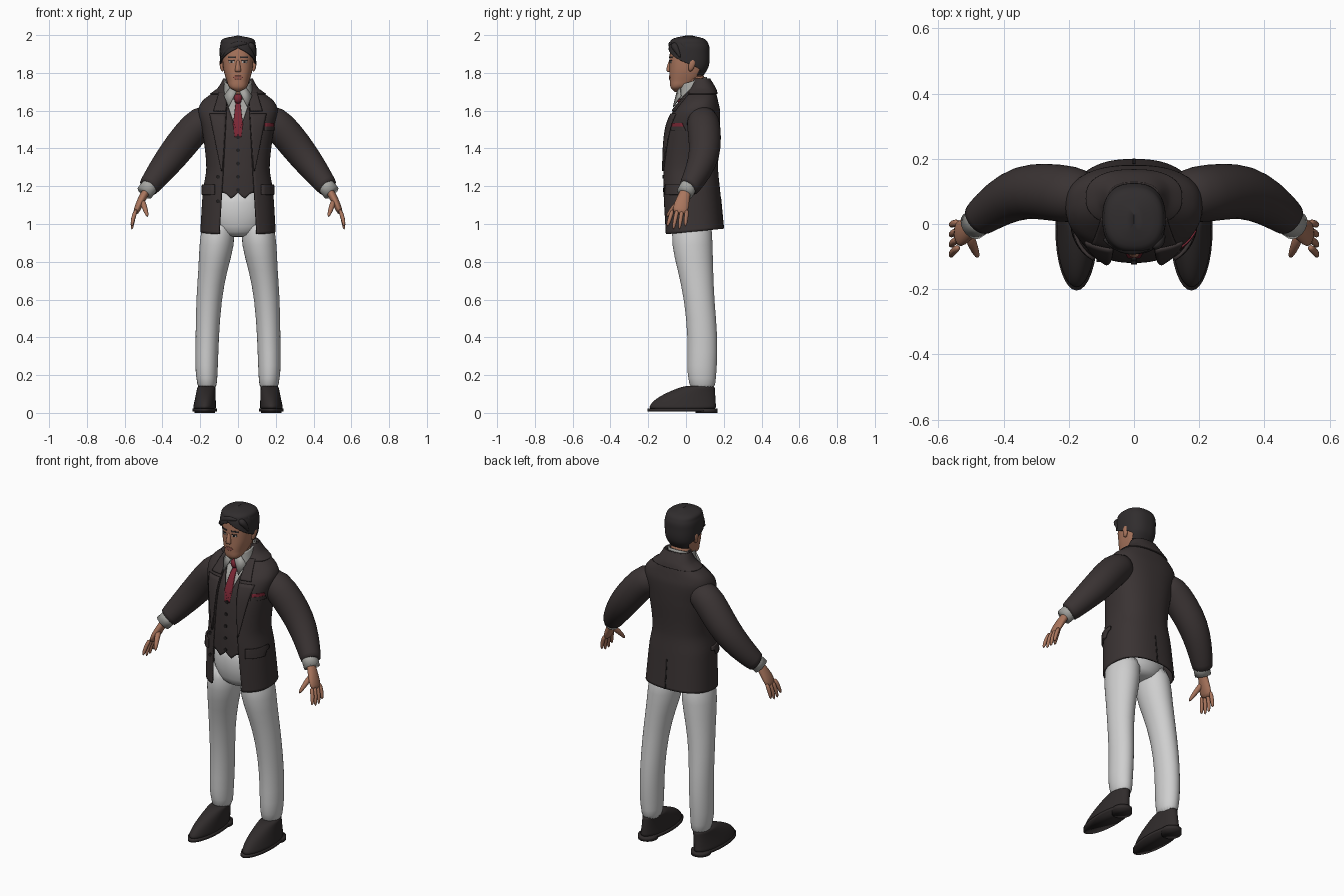
import bpy
from math import sin, cos, asin, pi, radians, degrees
from mathutils import Vector

cube = bpy.data.objects.get("Cube")
if cube:
    bpy.data.objects.remove(cube)


def material(name, red, green, blue):
    mat = bpy.data.materials.new(name)
    mat.use_nodes = True
    colour = (red, green, blue, 1)
    mat.diffuse_color = colour
    mat.node_tree.nodes["Principled BSDF"].inputs["Base Color"].default_value = colour
    return mat


SUIT = material("charcoal cloth", .042, .033, .033)
TROUSER = material("pale cloth", .62, .62, .62)
SHIRT = material("grey cotton", .38, .38, .36)
RED = material("crimson silk", .2, .02, .035)
SKIN = material("skin", .4, .18, .11)
HAIR = material("dark hair", .03, .026, .027)
LEATHER = material("dark leather", .03, .025, .025)
LIP = material("lip", .3, .1, .075)
EYE = material("eye white", .45, .4, .37)
BUTTON = material("button black", .015, .013, .013)


def make(name, verts, faces, mat, mirror=True, thick=0, smooth=False):
    mesh = bpy.data.meshes.new(name)
    mesh.from_pydata(verts, [], faces)
    mesh.materials.append(mat)
    mesh.polygons.foreach_set("use_smooth", [True] * len(mesh.polygons))
    obj = bpy.data.objects.new(name, mesh)
    bpy.context.scene.collection.objects.link(obj)
    if mirror:
        obj.modifiers.new("mirror", 'MIRROR')
    if thick:
        obj.modifiers.new("thickness", 'SOLIDIFY').thickness = thick
    if smooth:
        obj.modifiers.new("smooth", 'SUBSURF')


def blend(table, z):
    """Smoothly interpolate the columns of a section table at height z."""
    last = len(table) - 1
    i = max(0, min(last - 1, sum(row[0] <= z for row in table) - 1))
    before, low, high, after = table[max(i - 1, 0)], table[i], table[i + 1], table[min(i + 2, last)]
    step = high[0] - low[0]
    u = max(0, min(1, (z - low[0]) / step))
    result = []
    for b, l, h, a in list(zip(before, low, high, after))[1:]:
        leave = (h - b) / (high[0] - before[0]) * step
        arrive = (a - l) / (after[0] - low[0]) * step
        result.append(l + (h - l) * u * u * (3 - 2 * u) + leave * u * (1 - u) ** 2 - arrive * u * u * (1 - u))
    return result


ROUND = .83  # exponent of the slightly squared cross-sections


def point(table, z, heading, offset):
    width, front, rear = blend(table, z)
    side, ahead = max(0, sin(radians(heading))), cos(radians(heading))
    depth = abs(ahead) ** ROUND * ((rear - front) / 2 + offset)
    middle = (front + rear) / 2
    return Vector((side ** ROUND * max(.001, width + offset), middle - depth if ahead > 0 else middle + depth, z))


def heading_at(table, x, z):
    width = blend(table, z)[0]
    return degrees(asin(max(0, min(1, x / width)) ** (1 / ROUND)))


def front(z):
    return 0


def back(z):
    return 180


def skin(name, table, mat, bottom, top, start=front, end=back, offset=0, thick=.008,
         rows=40, cols=30, mirror=True, warp=None):
    """Grid on a lofted surface, between two headings measured from the front."""
    verts, faces, wide = [], [], cols + 1
    for i in range(rows + 1):
        z = bottom + (top - bottom) * i / rows
        first, last = start(z), end(z)
        for j in range(wide):
            vert = point(table, z, first + (last - first) * j / cols, offset)
            if warp:
                vert.z += warp(*vert)
            verts.append(vert)
            if i < rows and j < cols:
                k = i * wide + j
                faces.append((k, k + 1, k + wide + 1, k + wide))
    make(name, verts, faces, mat, mirror, thick)


def plate(name, table, mat, bottom, top, inner, outer, offset=.003, thick=.005, mirror=True):
    """Thin panel on a surface; its edges are functions giving x at height z."""
    skin(name, table, mat, bottom, top, lambda z: heading_at(table, inner(z), z),
         lambda z: heading_at(table, outer(z), z), offset, thick, 14, 6, mirror)


def const(value):
    return lambda z: value


def tube(name, path, mat, mirror=True, level=False, sides=20, smooth=True):
    """Rings along a path of (x, y, z, radius along y, other radius if different)."""
    verts, faces, count = [], [], len(path)
    for i, ring in enumerate(path):
        along = Vector(path[min(i + 1, count - 1)][:3]) - Vector(path[max(i - 1, 0)][:3])
        along = Vector((0, 0, 1)) if level else along.normalized()
        across = Vector((0, 1, 0))
        if abs(along.y) > .9:
            across = Vector((0, 0, 1))
        across = (across - along * across.dot(along)).normalized()
        other = along.cross(across)
        for j in range(sides):
            turn = 2 * pi * j / sides
            verts.append(Vector(ring[:3]) + across * cos(turn) * ring[3] + other * sin(turn) * ring[-1])
            if i < count - 1:
                k, m = i * sides + j, i * sides + (j + 1) % sides
                faces.append((k, m, m + sides, k + sides))
    faces.append(tuple(reversed(range(sides))))
    faces.append(tuple(range((count - 1) * sides, count * sides)))
    make(name, verts, faces, mat, mirror, smooth=smooth)


# Torso sections: height, half width, front y, back y
TORSO = [(.94, .2, -.12, .2), (1.18, .185, -.13, .18), (1.3, .168, -.13, .17), (1.5, .19, -.11, .18),
         (1.6, .21, -.07, .18), (1.65, .19, -.03, .17), (1.69, .14, 0, .16),
         (1.72, .1, .02, .15), (1.77, .07, .04, .12)]


def gap(z):
    return .1 - max(0, z - .95) * .06


def opening(z):
    return heading_at(TORSO, gap(z), z)


def neckline(z):
    return heading_at(TORSO, (z - 1.47) * .36, z)


def jacket_hem(x, y, z):
    return max(0, 1.2 - z) * .37 * (y + .12)


def waistcoat_hem(x, y, z):
    point_drop = max(0, .035 - abs(x - .035))
    return -point_drop * max(0, 1.3 - z) * 7 if y < 0 else 0


skin("jacket_body", TORSO, SUIT, .945, 1.77, opening, thick=.01, rows=60, warp=jacket_hem)
skin("jacket_vent", TORSO, BUTTON, .945, 1.14, const(179.4), offset=.002, thick=.003, warp=jacket_hem)
skin("jacket_collar", TORSO, SUIT, 1.69, 1.77, opening, offset=.008)
skin("waistcoat", TORSO, SUIT, 1.165, 1.7, neckline, offset=-.012, cols=40, warp=waistcoat_hem)
skin("shirt_body", TORSO, SHIRT, 1.3, 1.74, offset=-.024)

# Lapels, pockets and pocket square
plate("lapel", TORSO, SUIT, 1.28, 1.585, gap, lambda z: .085 + (z - 1.28) * .2, .008, .008)
plate("upper_lapel", TORSO, SUIT, 1.6, 1.7, gap, lambda z: .125 - (z - 1.6) * .3, .009, .008)
plate("pocket_flap", TORSO, SUIT, 1.155, 1.21, const(.12), const(.184), .01, .01)
plate("breast_welt", TORSO, SUIT, 1.495, 1.517, const(.137), const(.187), .006, mirror=False)
plate("pocket_square", TORSO, RED, 1.515, 1.535, const(.14), const(.187), .005, mirror=False)

# Necktie and shirt collar
plate("necktie", TORSO, RED, 1.46, 1.65, const(0), lambda z: .028 - abs(z - 1.53) * .13, -.012)
tube("tie_knot", [(0, -.03, 1.635, .015), (0, -.035, 1.67, .02, .025), (0, -.025, 1.69, .015, .02)],
     RED, mirror=False, level=True)
COLLAR = [(1.68, .08, -.04, .12), (1.76, .07, -.03, .11)]
skin("shirt_collar", COLLAR, SHIRT, 1.68, 1.755, lambda z: heading_at(COLLAR, .012, z), rows=8,
     warp=lambda x, y, z: (y - .03) * .3)
make("collar_wing", [(.01, -.05, 1.7), (.05, -.07, 1.62), (.075, -.03, 1.68), (.03, -.035, 1.74)],
     [(0, 1, 2, 3)], SHIRT, thick=.006)


def button(name, x, z, offset):
    spot = point(TORSO, z, heading_at(TORSO, abs(x), z), offset)
    bpy.ops.mesh.primitive_cylinder_add(vertices=14, radius=.01, depth=.008,
                                        location=(x, spot.y, z), rotation=(pi / 2, 0, 0))
    bpy.context.object.name = name
    bpy.context.object.data.materials.append(BUTTON)


for i in range(5):
    button("waistcoat_button", 0, 1.18 + i * .07, -.011)
for z in (1.12, 1.25):
    button("jacket_button", -.105, z, .002)

# Sleeves, cuffs and hands
tube("sleeve", [(.12, .085, 1.56, .07), (.19, .09, 1.55, .09), (.27, .1, 1.46, .088), (.34, .1, 1.37, .084),
                (.41, .067, 1.28, .072), (.47, .02, 1.2, .057), (.48, .01, 1.19, .055)], SUIT)
tube("shirt_cuff", [(.45, .025, 1.22, .045), (.495, -.005, 1.165, .045)], SHIRT, smooth=False)
tube("hand", [(.475, .005, 1.19, .03, .02), (.5, -.01, 1.15, .03, .022), (.525, -.025, 1.1, .043, .02),
              (.545, -.035, 1.05, .04, .015)], SKIN)
for i, name in enumerate(("index", "middle", "ring", "little")):
    root, tip = .025 * i - .07, .032 * i - .1
    low = .985 - .02 * sin(pi * i / 3)
    tube(name + "_finger", [(.537, root, 1.08, .012), (.557, (root + tip) / 2, 1.03, .012),
                            (.562, tip, low, .008)], SKIN, sides=10)
tube("thumb", [(.51, -.02, 1.13, .018), (.495, -.065, 1.09, .016), (.477, -.105, 1.035, .008)], SKIN, sides=10)

# Trousers
tube("trouser_seat", [(0, .03, .93, .06), (0, .03, .95, .1, .13), (0, .03, 1.02, .12, .17),
                      (0, .02, 1.21, .12, .16)], TROUSER, mirror=False, level=True)
tube("trouser_leg", [(.163, .088, .11, .067, .05), (.165, .085, .19, .074, .056), (.167, .084, .23, .08, .061),
                     (.163, .09, .4, .08, .062), (.155, .07, .6, .08, .068), (.133, .05, .76, .095, .077),
                     (.112, .032, .88, .11, .095), (.1, .03, 1.05, .11, .09)], TROUSER, level=True)


# Shoes with soles, heels and laces
def shoe_ring(rise):
    toe, heel = .2 * rise * rise - .2, .163 - .01 * rise
    return (.178 - .011 * rise, (toe + heel) / 2, .016 + .13 * rise, (heel - toe) / 2, .063 - .016 * rise)


def slab(name, bottom, top, toe, heel, width):
    rings = [(.176, (toe + heel) / 2, z, (heel - toe) / 2, width) for z in (bottom, top)]
    tube(name, rings, LEATHER, level=True, smooth=False, sides=32)


tube("shoe", [shoe_ring(i / 8) for i in range(9)], LEATHER, level=True)
slab("shoe_sole", .008, .024, -.204, .166, .065)
slab("shoe_heel", 0, .024, .05, .166, .054)
for i in range(3):
    y, z = .026 * i - .062, .107 + .011 * i
    tube("shoe_lace", [(x, y, z + rise, .005) for x, rise in ((.148, -.004), (.174, .006), (.2, -.004))],
         BUTTON, sides=8)

# Head and neck
HEAD = [(1.7, .005, -.06, -.04), (1.72, .042, -.08, 0), (1.76, .06, -.086, .07), (1.82, .077, -.087, .106),
        (1.9, .082, -.086, .112), (1.94, .078, -.08, .106), (1.97, .06, -.06, .08), (1.98, 0, 0, .03)]
tube("neck", [(0, .045, 1.66, .06), (0, .045, 1.74, .06), (0, .035, 1.82, .06)], SKIN, mirror=False, level=True)
skin("head", HEAD, SKIN, 1.7, 1.98, thick=0)
tube("nose", [(0, -.08, 1.875, .008), (0, -.09, 1.83, .013), (0, -.092, 1.81, .014, .018),
              (0, -.086, 1.804, .008, .013)], SKIN, mirror=False, level=True)
tube("ear", [(.08, .022, 1.805, .01), (.09, .032, 1.845, .021, .01), (.088, .035, 1.877, .013, .007)],
     SKIN, level=True)
plate("eye", HEAD, EYE, 1.853, 1.864, const(.02), const(.045))
plate("iris", HEAD, BUTTON, 1.853, 1.864, const(.028), const(.037), .004)
plate("eyelid", HEAD, HAIR, 1.863, 1.867, const(.018), const(.047), .004)
plate("eyebrow", HEAD, HAIR, 1.879, 1.887, const(.014), const(.052))
plate("lips", HEAD, LIP, 1.766, 1.785, const(0), lambda z: .027 - abs(z - 1.776) * 1.3)

# Hair: a cap grown from the skull with an open face, then locks swept from the parting
CAP = [(z + .012, width + .015, near - .007, far + .013) for z, width, near, far in HEAD[2:-1]]
CAP.append((1.998, 0, 0, .03))
skin("hair_cap", CAP, HAIR, 1.785, 1.998, lambda z: max(0, min(128, (1.93 - z) * 1100)))


def lock(y, height, reach, drop):
    path = []
    for i in range(6):
        t = i / 5
        arc = sin(pi * t)
        path.append((.05 + reach * t, y - .015 * arc + .03 * t, height - drop * t ** 3, .005 + .015 * arc))
    tube("hair_lock", path, HAIR, mirror=False, sides=12)


for i in range(4):
    lock(.035 * i - .075, 1.955 + .008 * i, -.145, .075)
for i in range(2):
    lock(.04 * i - .06, 1.95 + .02 * i, .042, .07)
